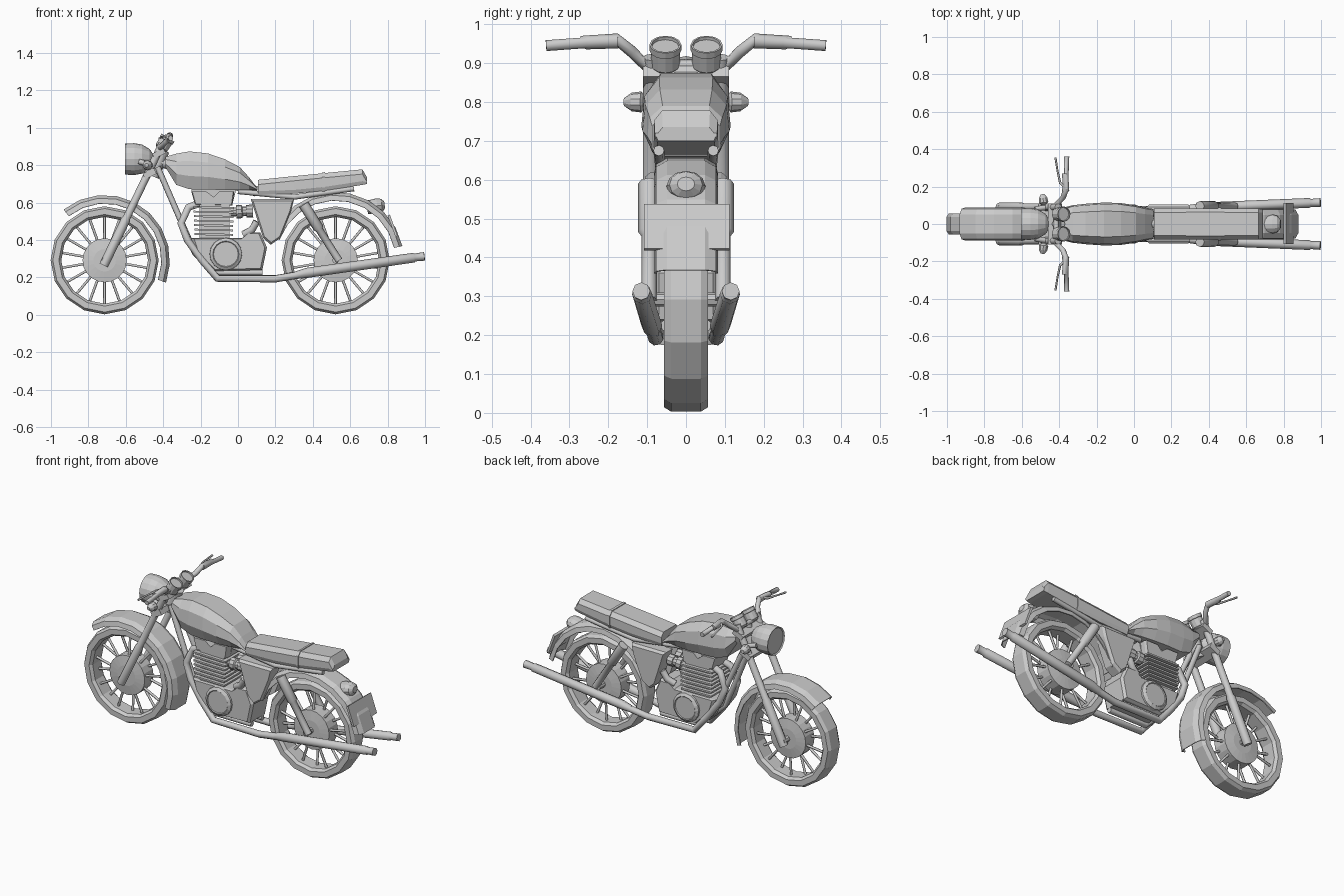
import bpy, bmesh, math
from mathutils import Vector

if "Cube" in bpy.data.objects:
    bpy.data.objects.remove(bpy.data.objects["Cube"])

# ---------- helpers ----------
def loft(name, rings, loop=False, cap=True, closed=True):
    bm = bmesh.new()
    vs = [[bm.verts.new(p) for p in r] for r in rings]
    n, m = len(vs), len(vs[0])
    for i in range(n if loop else n - 1):
        a, b = vs[i], vs[(i + 1) % n]
        for j in range(m if closed else m - 1):
            k = (j + 1) % m
            bm.faces.new((a[j], a[k], b[k], b[j]))
    if cap and not loop and closed:
        bm.faces.new(vs[0])
        bm.faces.new(vs[-1])
    bmesh.ops.recalc_face_normals(bm, faces=bm.faces)
    me = bpy.data.meshes.new(name)
    bm.to_mesh(me)
    bm.free()
    ob = bpy.data.objects.new(name, me)
    bpy.context.collection.objects.link(ob)
    return ob

def revolve(name, base, axis, profile, n=16, sx=1.0):
    """profile: (radius, distance along axis)"""
    d = Vector(axis).normalized()
    u = Vector((0, 0, 1)) if abs(d.z) < 0.5 else Vector((0, 1, 0))
    u = (u - d * u.dot(d)).normalized()
    w = d.cross(u) * sx
    rings = []
    for r, h in profile:
        rings.append([Vector(base) + d * h + r * (u * math.cos(2 * math.pi * j / n) + w * math.sin(2 * math.pi * j / n))
                      for j in range(n)])
    return loft(name, rings)

def tube(name, pts, radii, res=2):
    cu = bpy.data.curves.new(name, 'CURVE')
    cu.dimensions = '3D'
    cu.bevel_depth = 1.0
    cu.bevel_resolution = res
    cu.use_fill_caps = True
    sp = cu.splines.new('POLY')
    sp.points.add(len(pts) - 1)
    for i, p in enumerate(pts):
        sp.points[i].co = (*p, 1)
        sp.points[i].radius = radii[i] if isinstance(radii, (list, tuple)) else radii
    tmp = bpy.data.objects.new(name + "_curve", cu)
    bpy.context.collection.objects.link(tmp)
    dg = bpy.context.evaluated_depsgraph_get()
    me = bpy.data.meshes.new_from_object(tmp.evaluated_get(dg))
    bpy.data.objects.remove(tmp)
    me.name = name
    ob = bpy.data.objects.new(name, me)
    bpy.context.collection.objects.link(ob)
    return ob

def slab(name, poly, stations):
    """xz polygon lofted through (y, scale) stations"""
    cx = sum(p[0] for p in poly) / len(poly)
    cz = sum(p[1] for p in poly) / len(poly)
    return loft(name, [[(cx + (x - cx) * s, y, cz + (z - cz) * s) for x, z in poly] for y, s in stations])

# ---------- wheels ----------
CZ, R = 0.292, 0.289
def wheel(name, cx):
    sec = [(-.038, R), (-.057, R - .012), (-.057, .245), (-.04, .232), (.04, .232), (.057, .245), (.057, R - .012), (.038, R)]
    rings = []
    for i in range(16):
        a = i * math.pi / 8
        rings.append([(cx + r * math.cos(a), y, CZ + r * math.sin(a)) for y, r in sec])
    loft(name + "_tyre", rings, loop=True)
    revolve(name + "_hub", (cx, -.05, CZ), (0, 1, 0), [(.06, 0), (.118, .008), (.118, .092), (.06, .1)], 20)
    revolve(name + "_axle", (cx, -.1, CZ), (0, 1, 0), [(.018, 0), (.018, .2)], 8)
    for i in range(18):
        a = (i + .5) * 2 * math.pi / 18
        y = .022 if i % 2 else -.022
        c, s = math.cos(a), math.sin(a)
        tube(f"{name}_spoke_{i}", [(cx + c * .11, y, CZ + s * .11), (cx + c * .238, y * .5, CZ + s * .238)], .0075, 1)

FX, RX = -.713, .522
wheel("front_wheel", FX)
wheel("rear_wheel", RX)

# ---------- mudguards ----------
def mudguard(name, cx, ro, w, a0, a1, n):
    sec = [(-w, ro - .042), (-w * .93, ro - .015), (-w * .6, ro), (w * .6, ro), (w * .93, ro - .015), (w, ro - .042)]
    rings = []
    for i in range(n + 1):
        a = math.radians(a0 + (a1 - a0) * i / n)
        rings.append([(cx + r * math.cos(a), y, CZ + r * math.sin(a)) for y, r in sec])
    ob = loft(name, rings, closed=False)
    mod = ob.modifiers.new("thickness", 'SOLIDIFY')
    mod.thickness = .006
    mod.offset = 0

mudguard("front_mudguard", FX, .346, .085, 129, -20, 9)
mudguard("rear_mudguard", RX, .362, .08, 160, 12, 9)

# number plate and tail light
slab("number_plate", [(.80, .53), (.812, .537), (.853, .423), (.842, .418)], [(-.108, 1), (.112, 1)])
revolve("tail_light", (.69, 0, .575), (1, 0, .15), [(.036, 0), (.04, .055), (.034, .08), (.018, .095)], 12, 1.25)

# ---------- tank ----------
def tank_ring(x, zb, zt, w):
    zm, zh = zb + (zt - zb) * .35, zb + (zt - zb) * .75
    half = [(.75, zb), (1, zm), (.93, zh), (.6, zt)]
    return [(x, w * f, z) for f, z in half] + [(x, -w * f, z) for f, z in reversed(half)]

loft("fuel_tank", [tank_ring(*s) for s in [
    (-.388, .79, .845, .085), (-.33, .695, .862, .1), (-.26, .672, .874, .108), (-.16, .67, .863, .115),
    (-.07, .668, .832, .112), (.01, .668, .79, .1), (.06, .668, .735, .088), (.105, .666, .675, .08)]])

# ---------- seat ----------
def seat_ring(x, zb, zt, w):
    return [(x, w * f, z) for f, z in
            [(.9, zb), (1, zb + .02), (1, zt - .025), (.75, zt), (-.75, zt), (-1, zt - .025), (-1, zb + .02), (-.9, zb)]]

loft("seat", [seat_ring(*s) for s in [(.108, .642, .722, .082), (.3, .648, .742, .084), (.46, .664, .758, .084),
                                      (.665, .695, .778, .082), (.69, .70, .735, .08)]])
loft("seat_strap", [seat_ring(.45, .66, .761, .087), seat_ring(.464, .661, .763, .087)])
for s in (-1, 1):
    tube("rear_frame_rail", [(.0, s * .05, .66), (.3, s * .065, .63), (.62, s * .07, .675)], .014)

# ---------- steering: forks, yokes, headlight ----------
for s in (-1, 1):
    tube("fork_leg", [(-.718, s * .09, .265), (-.60, s * .09, .51), (-.595, s * .09, .52), (-.405, s * .09, .915)],
         [.025, .025, .02, .02])
    tube("headlight_bracket", [(-.46, s * .09, .80), (-.53, s * .08, .82)], .014)
    # indicator
    revolve("indicator", (-.48, s * .085, .80), (-.12, s, 0), [(.01, 0), (.014, .02), (.027, .03), (.024, .055), (.01, .075)], 10)
slab("upper_yoke", [(-.46, .862), (-.40, .892), (-.385, .865), (-.445, .835)], [(-.11, 1), (.11, 1)])
slab("lower_yoke", [(-.51, .755), (-.45, .785), (-.435, .755), (-.495, .725)], [(-.11, 1), (.11, 1)])
tube("steering_head", [(-.455, 0, .74), (-.40, 0, .88)], .034)
tube("top_frame_tube", [(-.43, 0, .82), (-.3, 0, .79), (.1, 0, .66)], .028)
revolve("headlight", (-.604, 0, .833), (1, 0, 0),
        [(.076, .006), (.083, 0), (.085, .05), (.078, .09), (.055, .13), (.025, .152)], 16)

# ---------- handlebar, levers, gauges ----------
tube("handlebar", [(-.37, -.27, .955), (-.365, -.18, .962), (-.38, -.14, .93), (-.415, -.105, .895), (-.415, .105, .895),
                   (-.38, .14, .93), (-.365, .18, .962), (-.37, .27, .955)], .015)
for s in (-1, 1):
    tube("grip", [(-.365, s * .175, .957), (-.366, s * .26, .953), (-.362, s * .262, .952), (-.36, s * .36, .945)],
         [.019, .018, .014, .014])
    tube("lever", [(-.37, s * .20, .96), (-.395, s * .22, .955), (-.41, s * .29, .95), (-.42, s * .355, .945)],
         [.009, .007, .005, .006], 1)
    revolve("gauge", (-.415, s * .053, .885), (.55, 0, .84),
            [(.026, 0), (.037, .012), (.037, .055), (.041, .057), (.041, .075), (.036, .075), (.035, .067)], 12)

# ---------- engine ----------
slab("crankcase", [(-.25, .41), (.02, .41), (.06, .44), (.12, .44), (.155, .36), (.13, .24), (-.13, .235), (-.225, .33)],
     [(-.085, .93), (-.07, 1), (.07, 1), (.085, .93)])
for s in (-1, 1):
    revolve("engine_cover", (-.065, s * .075, .325), (0, s, 0), [(.088, 0), (.086, .02), (.07, .03), (.066, .026)], 16)
slab("cylinder_barrel", [(-.205, .39), (-.045, .39), (-.045, .6), (-.205, .6)], [(-.07, 1), (.07, 1)])
for i in range(7):
    z, k = .425 + i * .024, i * .001
    slab(f"cooling_fin_{i}", [(-.232 - k, z + .002), (-.028 + k, z - .002), (-.028 + k, z + .008), (-.232 - k, z + .012)],
         [(-.09, 1), (.09, 1)])
slab("cylinder_head", [(-.23, .59), (-.03, .585), (-.02, .66), (-.1, .66), (-.13, .63), (-.17, .66), (-.25, .66)],
     [(-.075, .95), (-.06, 1), (.06, 1), (.075, .95)])
slab("head_bracket", [(-.25, .67), (-.01, .67), (-.03, .59), (-.23, .59)], [(-.03, 1), (.03, 1)])

# ---------- carburettor, side panels ----------
for s in (-1, 1):
    revolve("carburettor", (-.04, s * .04, .55), (1, 0, .05),
            [(.024, 0), (.024, .03), (.036, .03), (.036, .06), (.026, .065), (.026, .085), (.034, .085), (.034, .12)], 10)
    tube("starter_motor_hose", [(.03, s * .06, .43), (.075, s * .075, .455), (.1, s * .08, .5)], .02)
    slab("side_panel", [(.068, .62), (.3, .62), (.285, .56), (.225, .41), (.175, .375), (.135, .41)],
         [(s * .03, 1), (s * .09, 1), (s * .105, .9)])
    # rear shock absorbers
    tube("shock_absorber", [(.352, s * .095, .59), (.43, s * .095, .465), (.435, s * .095, .455), (.54, s * .095, .29)],
         [.028, .028, .02, .02])

# ---------- frame and exhausts ----------
for s in (-1, 1):
    tube("down_tube", [(-.43, s * .03, .79), (-.30, s * .05, .49), (-.23, s * .05, .33), (-.12, s * .05, .225), (.13, s * .05, .225)], .016)
    tube("exhaust_pipe", [(-.21, s * .045, .595), (-.265, s * .05, .575), (-.305, s * .06, .49), (-.27, s * .068, .40),
                          (-.19, s * .074, .29), (-.11, s * .076, .195), (.2, s * .078, .193), (.33, s * .085, .215)], .02)
    tube("silencer", [(.31, s * .084, .212), (.37, s * .088, .225), (.94, s * .113, .306), (.945, s * .113, .307), (.997, s * .115, .313)],
         [.02, .027, .026, .021, .023])
